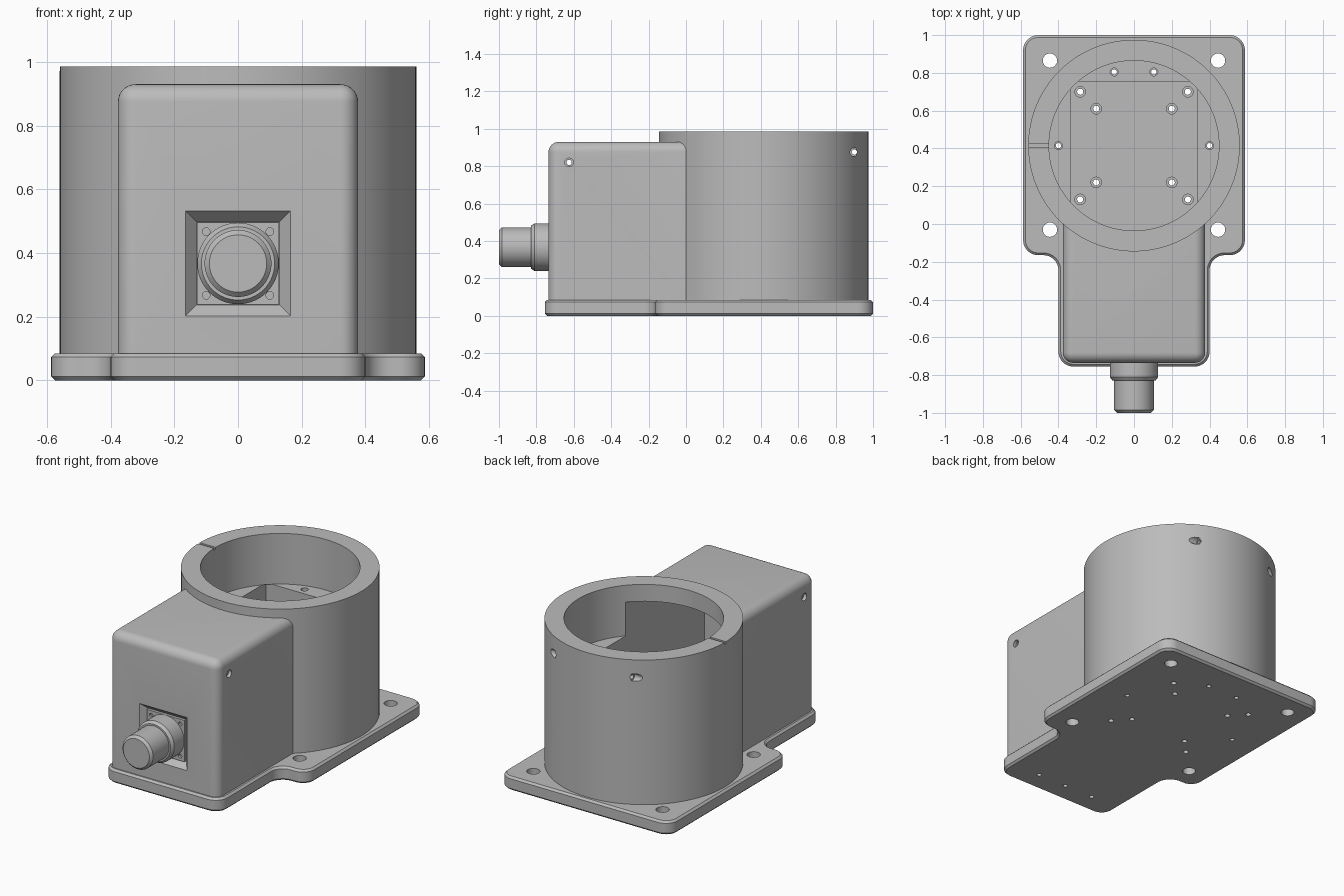
import bpy, bmesh
from math import radians, sqrt
from mathutils import Matrix, Vector

if "Cube" in bpy.data.objects:
    bpy.data.objects.remove(bpy.data.objects["Cube"])

grey = bpy.data.materials.new("matte_grey")
grey.use_nodes = True
COLOUR = (0.5, 0.5, 0.5, 1)
grey.diffuse_color = COLOUR
grey.node_tree.nodes["Principled BSDF"].inputs["Base Color"].default_value = COLOUR

RING_Y = 0.415
PLATE_TOP = 0.085
PORT_Z = 0.367
TURN = {"X": Matrix.Rotation(radians(90), 4, "Y"),
        "Y": Matrix.Rotation(radians(90), 4, "X"),
        "Z": Matrix.Identity(4)}


def finish(bm, name):
    bmesh.ops.recalc_face_normals(bm, faces=bm.faces)
    mesh = bpy.data.meshes.new(name)
    bm.to_mesh(mesh)
    bm.free()
    mesh.materials.append(grey)
    obj = bpy.data.objects.new(name, mesh)
    bpy.context.collection.objects.link(obj)
    return obj


def box_mesh(low, high):
    low, high = Vector(low), Vector(high)
    bm = bmesh.new()
    bmesh.ops.create_cube(bm, size=1, matrix=Matrix.Translation((low + high) / 2)
                          @ Matrix.Diagonal((*(high - low), 1)))
    return bm


def box(name, low, high):
    return finish(box_mesh(low, high), name)


def cylinder(name, centre, radius, length, axis="Z", sides=32, radius2=None):
    bm = bmesh.new()
    bmesh.ops.create_cone(bm, cap_ends=True, segments=sides, radius1=radius,
                          radius2=radius if radius2 is None else radius2, depth=length,
                          matrix=Matrix.Translation(centre) @ TURN[axis])
    return finish(bm, name)


def combine(target, tool, operation="DIFFERENCE"):
    mod = target.modifiers.new("cut", "BOOLEAN")
    mod.operation, mod.solver, mod.object = operation, "EXACT", tool
    bpy.context.view_layer.objects.active = target
    bpy.ops.object.modifier_apply(modifier=mod.name)
    bpy.data.objects.remove(tool)


def drill(target, centre, radius, length, axis="Z"):
    combine(target, cylinder("drill", centre, radius, length, axis, 24))


# Base plate: stepped outline, rounded corners, chamfered rims
half = [(0.4, -0.755), (0.4, -0.165), (0.587, -0.165), (0.587, 1.0)]
outline = half + [(-x, y) for x, y in reversed(half)]
bm = bmesh.new()
bm.faces.new([bm.verts.new((x, y, 0)) for x, y in outline])
bmesh.ops.bevel(bm, geom=bm.verts[:], offset=0.08, segments=10, profile=0.5, affect="VERTICES")
raised = bmesh.ops.extrude_face_region(bm, geom=bm.faces[:])["geom"]
bmesh.ops.translate(bm, vec=(0, 0, PLATE_TOP),
                    verts=[v for v in raised if isinstance(v, bmesh.types.BMVert)])
rims = [e for e in bm.edges if abs(e.verts[0].co.z - e.verts[1].co.z) < 0.001]
bmesh.ops.bevel(bm, geom=rims, offset=0.012, segments=1, affect="EDGES")
base_plate = finish(bm, "base_plate")

# Housing box with rounded top and front corners, merged with the round tower
bm = box_mesh((-0.377, -0.735, 0.08), (0.377, 0.2, 0.93))


def rounded(edge):
    mid = (edge.verts[0].co + edge.verts[1].co) / 2
    return (mid.z > 0.9 and mid.y < 0.15) or (mid.y < -0.7 and abs(mid.x) > 0.3)


bmesh.ops.bevel(bm, geom=[e for e in bm.edges if rounded(e)], offset=0.055,
                segments=8, profile=0.5, affect="EDGES")
housing = finish(bm, "housing")
body = cylinder("tower_body", (0, RING_Y, 0.5325), 0.56, 0.905, sides=128)
combine(body, housing, "UNION")

# Bore, square pocket below the ledge, and cavity opening into the housing
combine(body, cylinder("bore", (0, RING_Y, 0.97), 0.45, 0.6, sides=128))
combine(body, box("pocket", (-0.335, -0.1, 0), (0.335, 0.755, 0.67)))
combine(body, box("cavity", (-0.335, -0.66, -0.01), (0.335, 0.2, 0.88)))

# Index groove on the rim and tapered recess around the connector
combine(body, box("groove", (-0.6, 0.407, 0.972), (-0.4, 0.423, 1.1)))
bm = bmesh.new()
bmesh.ops.create_cone(bm, cap_ends=True, segments=4, radius1=0.13 * sqrt(2),
                      radius2=0.2 * sqrt(2), depth=0.08,
                      matrix=Matrix.Translation((0, -0.735, PORT_Z)) @ TURN["Y"]
                      @ Matrix.Rotation(radians(45), 4, "Z"))
combine(body, finish(bm, "recess"))

# Cross holes through the tower and the housing, with counterbores
for y, z, reach in ((0.9, 0.875, 0.28), (-0.625, 0.82, 0.377)):
    drill(body, (0, y, z), 0.014, 1.4, "X")
    for side in (-1, 1):
        drill(body, (side * (reach + 0.13), y, z), 0.023, 0.3, "X")

# Vertical holes: corner mounts, pocket floor, ledge and front row
for side in (-1, 1):
    for y in (-0.03, 0.865):
        drill(base_plate, (side * 0.445, y, 0), 0.038, 0.3)
    for offset, spread in ((0.285, 0.285), (0.195, 0.2)):
        for way in (-1, 1):
            spot = (side * spread, RING_Y + way * offset)
            drill(base_plate, (*spot, 0), 0.016, 0.3)
            drill(base_plate, (*spot, 0.1), 0.028, 0.07)
    for spot in ((side * 0.105, 0.805), (side * 0.4, RING_Y)):
        drill(base_plate, (*spot, 0), 0.014, 0.3)
        drill(body, (*spot, 0.4), 0.014, 0.8)
        drill(body, (*spot, 0.67), 0.021, 0.04)
for x in (-0.2, 0, 0.2):
    drill(base_plate, (x, -0.625, 0), 0.014, 0.3)

# Connector mounting plate with four screw holes
connector_plate = box("connector_plate", (-0.129, -0.712, PORT_Z - 0.129),
                      (0.129, -0.69, PORT_Z + 0.129))
for x in (-0.1, 0.1):
    for z in (-0.1, 0.1):
        drill(connector_plate, (x, -0.71, PORT_Z + z), 0.012, 0.025, "Y")

# Connector barrel, turned from a profile of radius and depth
profile = [(0, -0.7), (0.128, -0.7), (0.128, -0.81), (0.115, -0.828), (0.105, -0.828),
           (0.105, -0.985), (0.09, -1.0), (0, -1.0)]
bm = bmesh.new()
points = [bm.verts.new((r, y, PORT_Z)) for r, y in profile]
edges = [bm.edges.new(pair) for pair in zip(points, points[1:])]
bmesh.ops.spin(bm, geom=points + edges, cent=(0, 0, PORT_Z), axis=(0, 1, 0),
               angle=radians(360), steps=64)
bmesh.ops.remove_doubles(bm, verts=bm.verts, dist=0.0001)
connector_barrel = finish(bm, "connector_barrel")

# Smooth the curved walls, keep the machined edges crisp
bpy.ops.object.select_all(action="DESELECT")
for part in (base_plate, body, connector_plate, connector_barrel):
    part.select_set(True)
bpy.context.view_layer.objects.active = body
bpy.ops.object.shade_smooth_by_angle(angle=radians(30))
